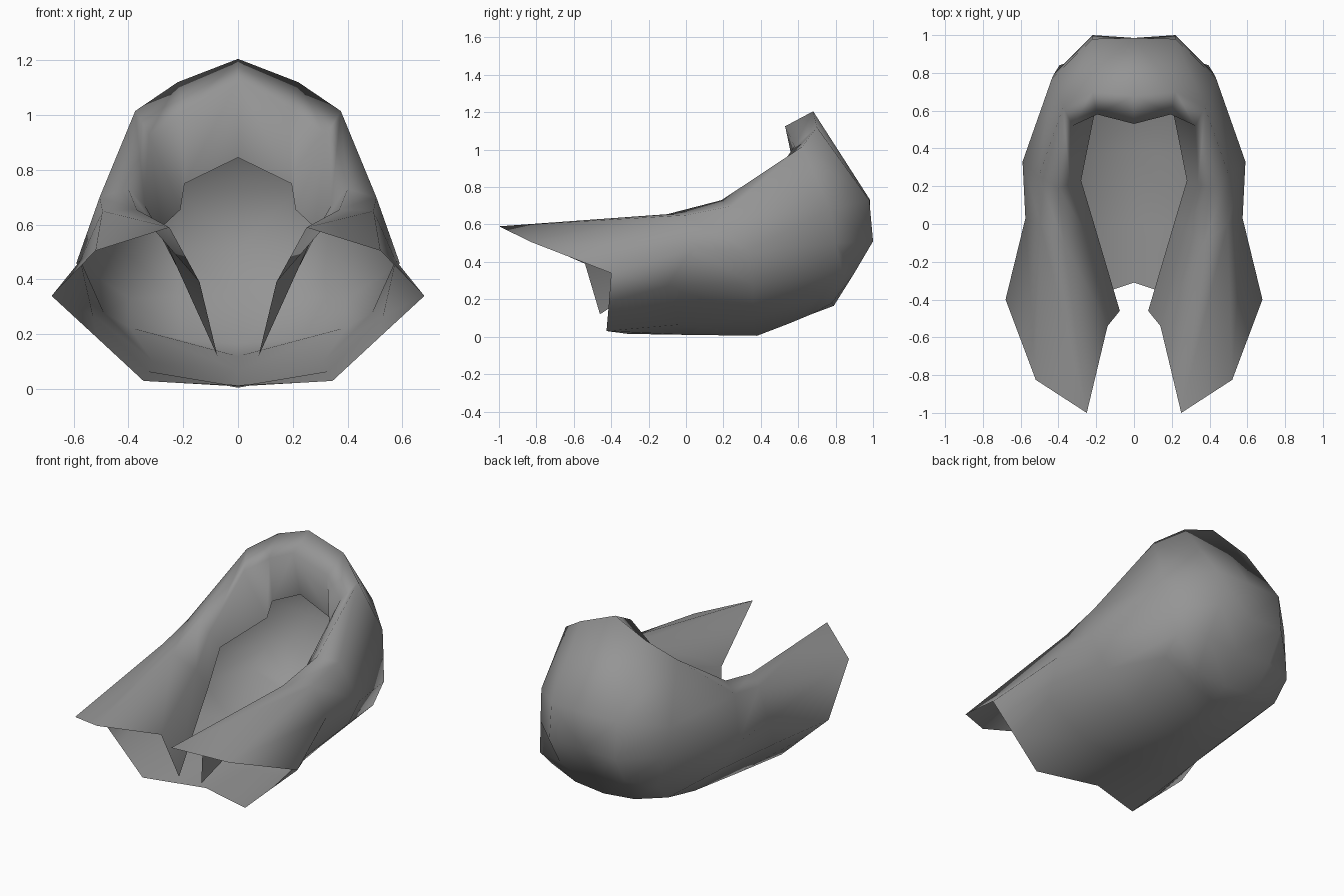
import bpy, bmesh

if "Cube" in bpy.data.objects:
    bpy.data.objects.remove(bpy.data.objects["Cube"])

# One grey for the whole shell
grey = bpy.data.materials.new("plain grey")
grey.diffuse_color = (0.3, 0.3, 0.3, 1)
grey.use_nodes = True
grey.node_tree.nodes["Principled BSDF"].inputs["Base Color"].default_value = grey.diffuse_color

# Half cross-sections from the front opening round to the back centre line.
# Each runs: inner lip, lip fold, ridge, shoulder, side, flank, low side, keel.
sections = [
    [(.075, -.46, .12), (.14, -.54, .39), (.25, -1, .59), (.52, -.825, .505), (.68, -.4, .34), (.512, -.412, .185), (.345, -.425, .03), (0, -.31, .015)],
    [(.22, .03, .44), (.27, -.02, .55), (.37, -.1, .655), (.495, .0, .65), (.575, .03, .47), (.53, -.1, .27), (.33, -.03, .065), (0, 0, .01)],
    [(.28, .23, .59), (.34, .21, .67), (.40, .19, .73), (.505, .25, .70), (.59, .33, .46), (.49, .36, .28), (.31, .36, .10), (0, .38, .005)],
    [(.21, .58, .655), (.325, .52, .93), (.375, .62, 1.015), (.435, .77, .68), (.42, .80, .5), (.395, .84, .33), (.395, .735, .225), (0, .55, .07)],
    [(.195, .61, .75), (.195, .58, 1.02), (.22, .70, 1.12), (.22, .98, .73), (.22, 1, .51), (.22, .90, .34), (.20, .78, .18), (0, .67, .12)],
    [(0, .60, .845), (0, .53, 1.125), (0, .68, 1.205), (0, .985, .73), (0, .985, .51), (0, .89, .34), (0, .79, .165), (0, .79, .165)],
]

# Loft the sections into half of the open hood; the shoulder gets a set diagonal
bm = bmesh.new()
rows = [[bm.verts.new(p) for p in s] for s in sections]
for i, (a, b) in enumerate(zip(rows, rows[1:])):
    for j in range(len(a) - 1):
        p, q, r, s = a[j], a[j + 1], b[j + 1], b[j]
        if i == 2 and j in (2, 3):
            bm.faces.new((p, q, s))
            bm.faces.new((q, r, s))
        else:
            bm.faces.new((p, q, r, s))

# Mirror to the other side and weld the centre seam
half = bm.verts[:] + bm.edges[:] + bm.faces[:]
copy = bmesh.ops.duplicate(bm, geom=half)["geom"]
for v in copy:
    if isinstance(v, bmesh.types.BMVert):
        v.co.x *= -1
bmesh.ops.remove_doubles(bm, verts=bm.verts[:], dist=0.0005)
bmesh.ops.recalc_face_normals(bm, faces=bm.faces[:])

# Make the keel face down so the shell faces outward
low = min(bm.faces, key=lambda f: f.calc_center_median().z)
if low.normal.z > 0:
    bmesh.ops.reverse_faces(bm, faces=bm.faces[:])

mesh = bpy.data.meshes.new("open_hood")
bm.to_mesh(mesh)
bm.free()
mesh.materials.append(grey)
hood = bpy.data.objects.new("open_hood", mesh)
bpy.context.collection.objects.link(hood)
for p in mesh.polygons:
    p.use_smooth = True
